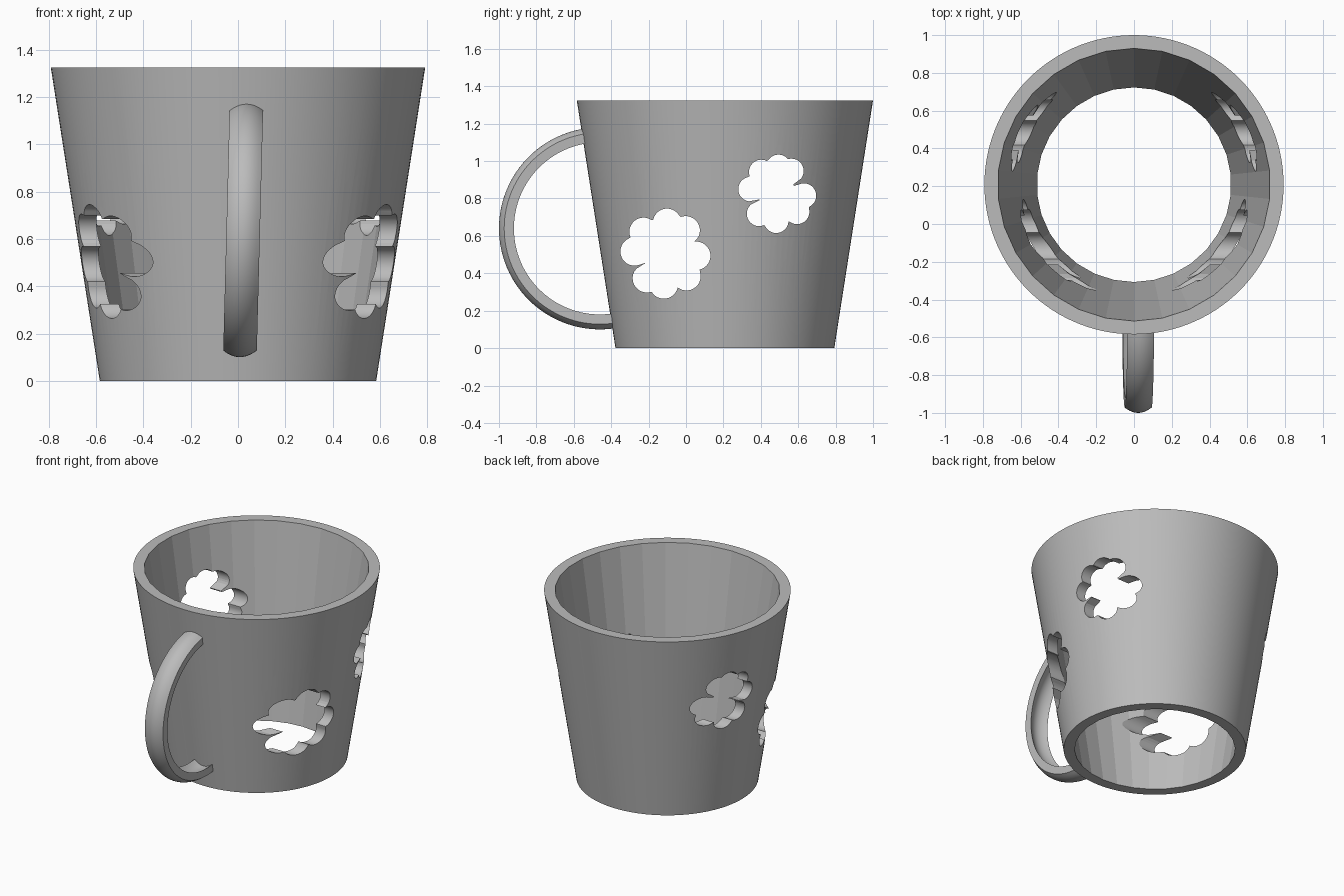
import bpy, bmesh, math
from mathutils import Vector

if "Cube" in bpy.data.objects:
    bpy.data.objects.remove(bpy.data.objects["Cube"])

HEIGHT, CENTRE_Y = 1.325, 0.208

grey = bpy.data.materials.new("plain grey")
grey.use_nodes = True
grey.diffuse_color = (0.5, 0.5, 0.5, 1)
grey.node_tree.nodes["Principled BSDF"].inputs["Base Color"].default_value = (0.5, 0.5, 0.5, 1)


def finish(name, bm):
    bmesh.ops.recalc_face_normals(bm, faces=bm.faces)
    mesh = bpy.data.meshes.new(name)
    bm.to_mesh(mesh)
    bm.free()
    mesh.materials.append(grey)
    obj = bpy.data.objects.new(name, mesh)
    bpy.context.collection.objects.link(obj)
    return obj


def activate(obj):
    bpy.ops.object.select_all(action='DESELECT')
    obj.select_set(True)
    bpy.context.view_layer.objects.active = obj


def cone(name, r_bottom, r_top, z0, z1, sides):
    bm = bmesh.new()
    bmesh.ops.create_cone(bm, cap_ends=True, segments=sides, radius1=r_bottom,
                          radius2=r_top, depth=z1 - z0)
    bmesh.ops.translate(bm, verts=bm.verts, vec=(0, CENTRE_Y, (z0 + z1) / 2))
    return finish(name, bm)


def clover(name, y, z, size, lobes):
    """Prism along x whose outline is the outer edge of a ring of round lobes."""
    reach, lobe_r, core = 0.165 * size, 0.076 * size, 0.115 * size
    outline = []
    for i in range(144):
        a = math.tau * i / 144
        r = core
        for lobe in lobes:
            d = a - math.radians(lobe)
            inside = lobe_r ** 2 - (reach * math.sin(d)) ** 2
            if inside > 0 and math.cos(d) > 0:
                r = max(r, reach * math.cos(d) + math.sqrt(inside))
        outline.append((y + r * math.cos(a), z + r * math.sin(a)))
    bm = bmesh.new()
    face = bm.faces.new([bm.verts.new((-1, py, pz)) for py, pz in outline])
    ext = bmesh.ops.extrude_face_region(bm, geom=[face])
    moved = [v for v in ext["geom"] if isinstance(v, bmesh.types.BMVert)]
    bmesh.ops.translate(bm, verts=moved, vec=(2, 0, 0))
    return finish(name, bm)


def cut(obj, cutter):
    mod = obj.modifiers.new("cut", 'BOOLEAN')
    mod.operation = 'DIFFERENCE'
    mod.solver = 'EXACT'
    mod.object = cutter
    activate(obj)
    bpy.ops.object.modifier_apply(modifier=mod.name)
    bpy.data.objects.remove(cutter)


# Tapered cup wall, open at both ends, with clover holes through both sides
cup = cone("cup_wall", 0.585, 0.792, 0, HEIGHT, 120)
slope = (0.792 - 0.585) / HEIGHT
cut(cup, cone("bore", 0.515 - slope * 0.1, 0.722 + slope * 0.1, -0.1, HEIGHT + 0.1, 30))
cut(cup, clover("low_clover", -0.11, 0.505, 1.0, (87, 49, -4, -47, -93, -127, 176, 135)))
cut(cup, clover("high_clover", 0.487, 0.825, 0.87, (87, 58, -4, -42, -92, -132, 170, 126)))
activate(cup)
bpy.ops.object.shade_smooth_by_angle(angle=math.radians(10))

# Handle: a curved strip swept round an arc, leaning slightly sideways
HALF_W, STEPS, ARC = 0.071, 64, 10
section = []
for i in range(ARC + 1):
    t = 2 * i / ARC - 1
    section.append((HALF_W * t, 0.54 - 0.028 * t * t))
for i in range(ARC + 1):
    t = 1 - 2 * i / ARC
    section.append((HALF_W * t * 0.97, 0.49 - 0.03 * t * t))

bm = bmesh.new()
rings = []
for s in range(STEPS + 1):
    a = math.radians(97 + (280 - 97) * s / STEPS)
    ring = []
    for x, r in section:
        z = r * math.sin(a)
        ring.append(bm.verts.new(Vector((0.022 + x + 0.026 * z, -0.46 + r * math.cos(a), 0.64 + z))))
    rings.append(ring)
n = len(section)
for low, high in zip(rings, rings[1:]):
    for i in range(n):
        j = (i + 1) % n
        bm.faces.new((low[i], low[j], high[j], high[i]))
bm.faces.new(rings[0])
bm.faces.new(rings[-1])
handle = finish("handle", bm)
activate(handle)
bpy.ops.object.shade_smooth_by_angle(angle=math.radians(30))
